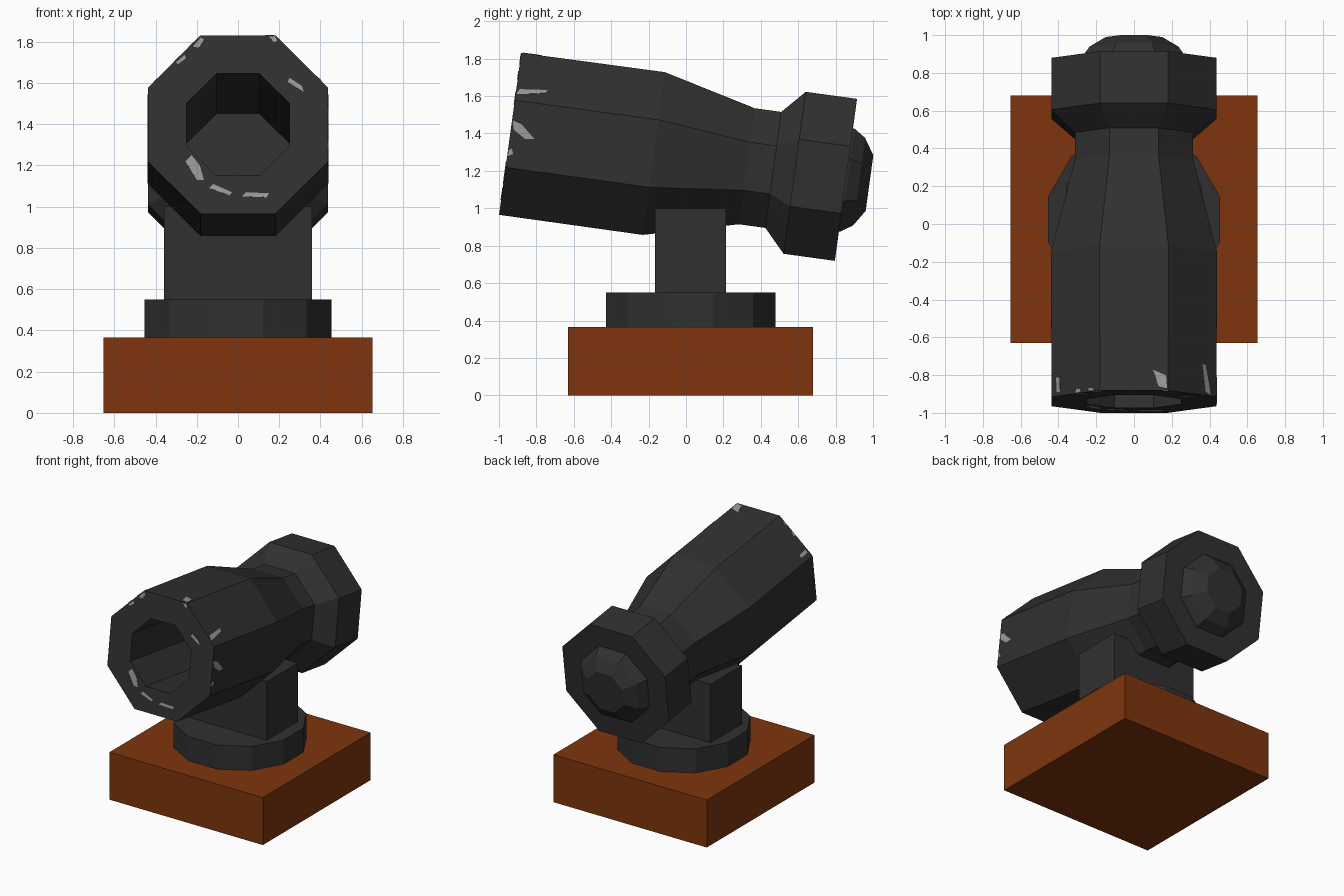
import bpy, bmesh, math
from mathutils import Matrix, Vector

if "Cube" in bpy.data.objects:
    bpy.data.objects.remove(bpy.data.objects["Cube"])


def material(name, rgb):
    m = bpy.data.materials.new(name)
    m.diffuse_color = (*rgb, 1)
    m.use_nodes = True
    m.node_tree.nodes["Principled BSDF"].inputs["Base Color"].default_value = m.diffuse_color
    return m


iron = material("dark iron", (0.03, 0.03, 0.03))
wood = material("brown wood", (0.21, 0.036, 0.004))
worn = material("worn grey metal", (0.32, 0.32, 0.32))

# Barrel frame: local +y runs from the muzzle to the rear, tilted down
TILT = Matrix.Translation((0, -0.94, 1.398)) @ Matrix.Rotation(math.radians(-7.8), 4, 'X')


def finish(name, bm, mat, matrix=None):
    bmesh.ops.recalc_face_normals(bm, faces=bm.faces)
    me = bpy.data.meshes.new(name)
    bm.to_mesh(me)
    bm.free()
    me.materials.append(mat)
    ob = bpy.data.objects.new(name, me)
    bpy.context.collection.objects.link(ob)
    if matrix:
        ob.matrix_world = matrix
    return ob


def block(name, size, centre, mat):
    bm = bmesh.new()
    bmesh.ops.create_cube(bm, size=1)
    bmesh.ops.scale(bm, vec=size, verts=bm.verts)
    bmesh.ops.translate(bm, vec=centre, verts=bm.verts)
    return finish(name, bm, mat)


def octagon_turning(name, profile, mat):
    """Eight-sided turning around local y from (distance, apothem) pairs, capped at both ends."""
    bm = bmesh.new()
    rings = []
    for s, apothem in profile:
        r = apothem / math.cos(math.pi / 8)
        angles = [math.radians(22.5 + 45 * i) for i in range(8)]
        rings.append([bm.verts.new((r * math.cos(a), s, r * math.sin(a))) for a in angles])
    for a, b in zip(rings, rings[1:]):
        for i in range(8):
            j = (i + 1) % 8
            bm.faces.new((a[i], a[j], b[j], b[i]))
    bm.faces.new(rings[0])
    bm.faces.new(rings[-1])
    return finish(name, bm, mat, TILT)


def chips(name, outlines, place, normal):
    """Thin worn patches: place maps 2D outline points to the barrel surface."""
    bm = bmesh.new()
    for pts in outlines:
        low = [bm.verts.new(place(u, v) - normal * 0.002) for u, v in pts]
        high = [bm.verts.new(place(u, v) + normal * 0.003) for u, v in pts]
        bm.faces.new(low)
        bm.faces.new(high)
        for i in range(len(pts)):
            j = (i + 1) % len(pts)
            bm.faces.new((low[i], low[j], high[j], high[i]))
    finish(name, bm, worn, TILT)


# Wooden base and post
block("wooden_base", (1.306, 1.31, 0.365), (0, 0.025, 0.1825), wood)
block("support_post", (0.72, 0.38, 0.47), (0, 0.025, 0.765), iron)

# Twelve-sided turntable
bm = bmesh.new()
bmesh.ops.create_cone(bm, cap_ends=True, segments=12, radius1=0.47, radius2=0.47, depth=0.185,
                      matrix=Matrix.Translation((0, 0.025, 0.4575)) @ Matrix.Rotation(math.radians(15), 4, 'Z'))
finish("turntable", bm, iron)

# Hollow barrel with waist and rear collar, then the rear knob
octagon_turning("barrel", [(1.43, 0.25), (0, 0.25), (0, 0.437), (0.775, 0.439), (1.277, 0.313),
                           (1.42, 0.313), (1.535, 0.437), (1.812, 0.437)], iron)
octagon_turning("rear_knob", [(1.79, 0.28), (1.82, 0.278), (1.883, 0.236), (1.939, 0.15)], iron)

# Worn patches on the muzzle face, outlined in x and world height
muzzle = [
    [(-.255, 1.22), (-.225, 1.25), (-.185, 1.2), (-.165, 1.13), (-.2, 1.13)],
    [(-.14, 1.09), (-.12, 1.11), (-.03, 1.07), (-.04, 1.055)],
    [(.02, 1.05), (.04, 1.07), (.15, 1.065), (.14, 1.045)],
    [(.24, 1.605), (.25, 1.625), (.31, 1.585), (.32, 1.555)],
    [(-.30, 1.70), (-.26, 1.735), (-.25, 1.72), (-.29, 1.69)],
    [(-.22, 1.775), (-.18, 1.82), (-.165, 1.81), (-.19, 1.77)],
    [(.15, 1.825), (.18, 1.825), (.19, 1.805), (.175, 1.795)],
]
chips("muzzle_wear", muzzle, lambda x, z: Vector((x, 0, (z - 1.398) / 0.99)), Vector((0, -1, 0)))

# Worn patches on the barrel sides: (angle from top, outlines as across, along)
sides = {
    0: [[(.1, .11), (.17, .08), (.175, .01), (.13, .02)]],
    45: [[(.134, .003), (.095, .018), (.073, .167), (.097, .16), (.123, .06)]],
    90: [[(-.073, .003), (-.06, .052), (.01, .133), (.017, .083), (-.024, .017)],
         [(.088, .003), (.076, .02), (.105, .03), (.118, .005)]],
    -45: [[(-.143, .1), (-.12, .1), (-.115, .02), (-.14, .02)],
          [(.0, .005), (.01, .025), (.04, .02), (.04, .005)],
          [(.1, .005), (.1, .02), (.135, .015), (.135, .005)]],
}
for deg, outlines in sides.items():
    a = math.radians(deg)
    n = Vector((math.sin(a), 0, math.cos(a)))
    t = Vector((math.cos(a), 0, -math.sin(a)))
    chips("barrel_wear", outlines, lambda u, s: n * 0.437 + t * u + Vector((0, s, 0)), n)
